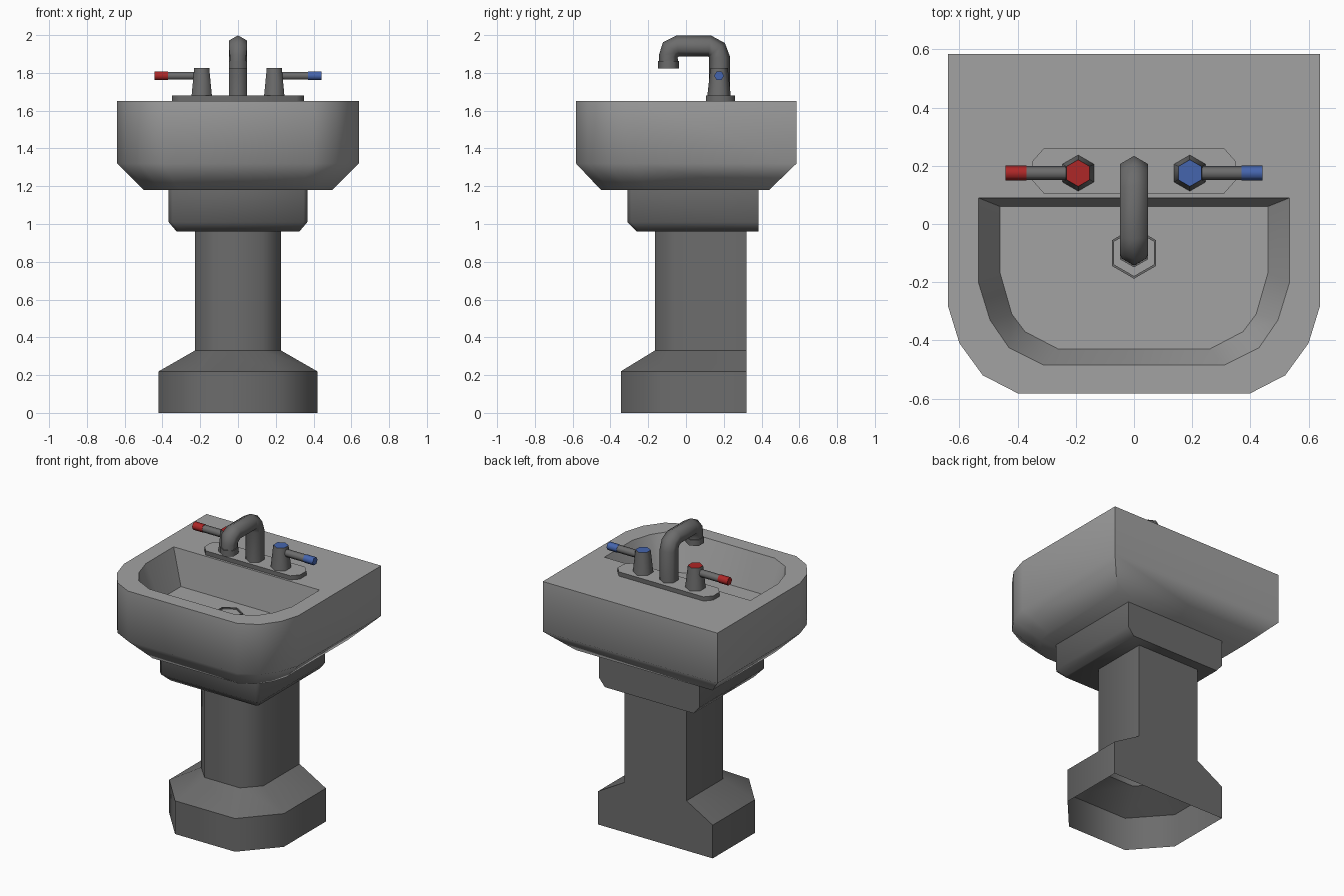
import bpy, bmesh, math
from mathutils import Vector

if "Cube" in bpy.data.objects:
    bpy.data.objects.remove(bpy.data.objects["Cube"])


def material(name, r, g, b):
    m = bpy.data.materials.new(name)
    m.diffuse_color = (r, g, b, 1)
    m.use_nodes = True
    m.node_tree.nodes["Principled BSDF"].inputs["Base Color"].default_value = m.diffuse_color
    return m


LIGHT = material("light_ceramic", 0.36, 0.36, 0.36)
DARK = material("dark_grey", 0.15, 0.15, 0.15)
RED = material("hot_red", 0.42, 0.02, 0.02)
BLUE = material("cold_blue", 0.06, 0.13, 0.42)


def loft(name, rings, mats, start=True, end=True, angle=50, rule=None):
    """Join rings of equal point count with quads, optionally capping the ends."""
    bm = bmesh.new()
    loops = [[bm.verts.new(p) for p in ring] for ring in rings]
    n = len(loops[0])
    for a, b in zip(loops, loops[1:]):
        for i in range(n):
            j = (i + 1) % n
            bm.faces.new((a[i], a[j], b[j], b[i]))
    if start:
        bm.faces.new(loops[0][::-1])
    if end:
        bm.faces.new(loops[-1])
    bmesh.ops.recalc_face_normals(bm, faces=bm.faces)
    if rule:
        for f in bm.faces:
            f.material_index = 1 if rule(f) else 0
    me = bpy.data.meshes.new(name)
    bm.to_mesh(me)
    bm.free()
    for m in mats:
        me.materials.append(m)
    ob = bpy.data.objects.new(name, me)
    bpy.context.collection.objects.link(ob)
    bpy.ops.object.select_all(action='DESELECT')
    ob.select_set(True)
    bpy.context.view_layer.objects.active = ob
    bpy.ops.object.shade_smooth_by_angle(angle=math.radians(angle))
    return ob


def mirrored(half, z):
    """Plan outline from its right half, listed back to front."""
    return ([(x, y, z) for x, y in half] +
            [(-x, y, z) for x, y in reversed(half)])


def hexagon(c, r, u, v):
    c, u, v = Vector(c), Vector(u), Vector(v)
    return [c + r * (math.cos(k * math.pi / 3) * u + math.sin(k * math.pi / 3) * v)
            for k in range(6)]


X, Y, Z = (1, 0, 0), (0, 1, 0), (0, 0, 1)

# Basin: outer shell, flat deck and bowl in one loft
outer = [(.64, .585), (.64, -.28), (.60, -.41), (.52, -.52), (.40, -.582)]
under = [(.50, .44), (.50, -.21), (.47, -.31), (.405, -.40), (.31, -.45)]
bowl_top = [(.535, .09), (.535, -.20), (.495, -.33), (.43, -.425), (.31, -.485)]
bowl_floor = [(.46, .06), (.46, -.17), (.42, -.31), (.375, -.37), (.26, -.43)]
loft("basin", [mirrored(under, 1.18), mirrored(outer, 1.32), mirrored(outer, 1.652),
               mirrored(bowl_top, 1.652), mirrored(bowl_floor, 1.42)], [LIGHT])

# Block below the basin, straight at the back
block = [(.367, .385), (.367, -.29), (.347, -.31)]
block_low = [(.325, .385), (.325, -.245), (.31, -.26)]
loft("support_block", [mirrored(block_low, .96), mirrored(block, 1.01),
                       mirrored(block, 1.18)], [DARK])

# Pedestal: open hollow foot and column
foot = [(.42, .32), (.42, -.12), (.22, -.345)]
column = [(.228, .32), (.228, -.06), (.13, -.165)]
loft("pedestal", [mirrored(foot, 0), mirrored(foot, .22), mirrored(column, .33),
                  mirrored(column, .96)], [DARK], start=False, end=False)

# Drain rim and plug
loft("drain_rim", [hexagon((0, -.10, z), r, Y, X) for z, r in
                   ((1.415, .088), (1.432, .088), (1.432, .079), (1.415, .079))],
     [DARK], start=False, end=False)
loft("drain_plug", [hexagon((0, -.10, z), .079, Y, X) for z in (1.415, 1.423)], [LIGHT])

# Tap plate
plate = [(.31, .26), (.35, .215), (.35, .15), (.31, .105)]
loft("tap_plate", [mirrored(plate, 1.65), mirrored(plate, 1.68)], [DARK, LIGHT],
     rule=lambda f: f.normal.z > .9)

# Spout: hexagonal tube swept along a path in the y-z plane
path = [(.178, 1.67), (.178, 1.88), (.163, 1.922), (.125, 1.943),
        (-.045, 1.943), (-.08, 1.925), (-.093, 1.89), (-.093, 1.855)]
rings = []
for i, (y, z) in enumerate(path):
    a, b = path[max(i - 1, 0)], path[min(i + 1, len(path) - 1)]
    t = Vector((0, b[0] - a[0], b[1] - a[1])).normalized()
    rings.append(hexagon((0, y, z), .056 if i < 6 else .05, (0, -t.z, t.y), X))
loft("spout", rings, [DARK], angle=65)
loft("spout_nozzle", [hexagon((0, -.093, z), .056, Y, X) for z in (1.823, 1.862)],
     [DARK], angle=65)

# Handles: tapered hub with coloured top, lever and coloured tip
for side, name, paint in ((-1, "hot", RED), (1, "cold", BLUE)):
    loft(name + "_hub", [hexagon((side * .192, .175, z), r, Y, X)
                         for z, r in ((1.68, .062), (1.825, .046))],
         [DARK, paint], angle=65, rule=lambda f: f.normal.z > .9)
    for part, x0, x1, r, m in (("_lever", .20, .37, .024, DARK),
                               ("_lever_tip", .37, .442, .026, paint)):
        loft(name + part, [hexagon((side * x, .175, 1.785), r, Y, Z) for x in (x0, x1)],
             [m], angle=65)
